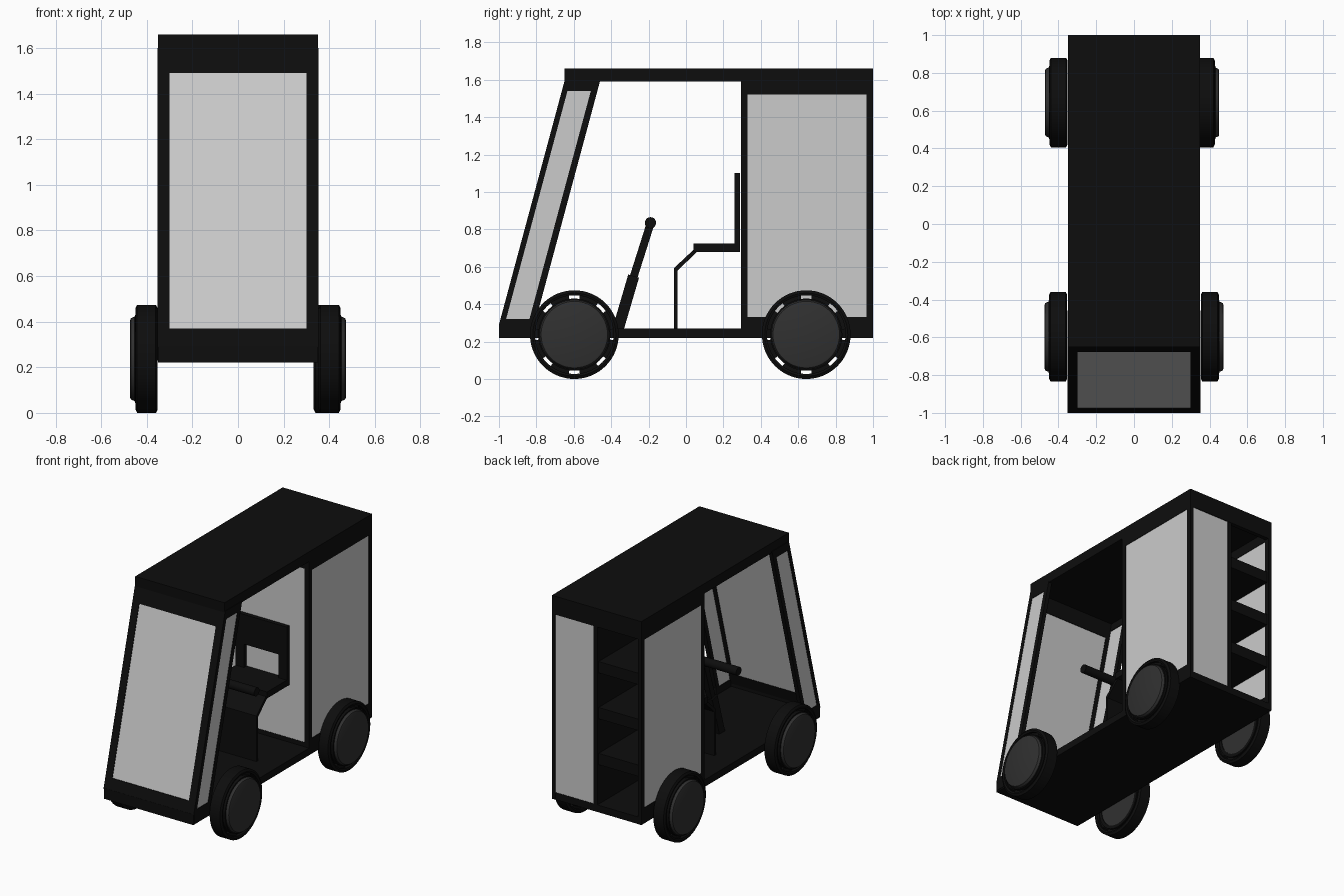
import bpy, bmesh, math

if "Cube" in bpy.data.objects:
    bpy.data.objects.remove(bpy.data.objects["Cube"])


def material(name, v):
    m = bpy.data.materials.new(name)
    m.diffuse_color = (v, v, v, 1)
    m.use_nodes = True
    m.node_tree.nodes["Principled BSDF"].inputs["Base Color"].default_value = m.diffuse_color
    return m


BLACK = material("black_paint", 0.004)
HUB = material("dark_hub", 0.03)


def finish(name, bm, mat, smooth=False):
    bmesh.ops.recalc_face_normals(bm, faces=bm.faces)
    me = bpy.data.meshes.new(name)
    bm.to_mesh(me)
    bm.free()
    ob = bpy.data.objects.new(name, me)
    bpy.context.collection.objects.link(ob)
    if mat:
        me.materials.append(mat)
    if smooth:
        bpy.ops.object.select_all(action='DESELECT')
        ob.select_set(True)
        bpy.context.view_layer.objects.active = ob
        bpy.ops.object.shade_smooth_by_angle(angle=math.radians(30))
    return ob


def prism(name, profile, x0, x1, mat=BLACK):
    """Extrude a (y, z) outline along x."""
    bm = bmesh.new()
    f = bm.faces.new([bm.verts.new((x0, y, z)) for y, z in profile])
    r = bmesh.ops.extrude_face_region(bm, geom=[f])
    bmesh.ops.translate(bm, vec=(x1 - x0, 0, 0),
                        verts=[v for v in r["geom"] if isinstance(v, bmesh.types.BMVert)])
    return finish(name, bm, mat)


def box(name, x, y, z, mat=BLACK):
    return prism(name, [(y[0], z[0]), (y[1], z[0]), (y[1], z[1]), (y[0], z[1])], x[0], x[1], mat)


def slab(name, x, z, u, mat=BLACK):
    """Box sheared along the windscreen slope; u is depth behind the slope."""
    fy = lambda h: -1 + (h - 0.29) * 0.269
    return prism(name, [(fy(z[0]) + u[0], z[0]), (fy(z[0]) + u[1], z[0]),
                        (fy(z[1]) + u[1], z[1]), (fy(z[1]) + u[0], z[1])], x[0], x[1], mat)


def lathe(name, profile, side, loc, mat, a0=0, a1=360, n=48):
    """Sweep a closed (x, radius) outline about the wheel axis."""
    full = a1 - a0 >= 360
    bm = bmesh.new()
    rings = []
    for i in range(n if full else n + 1):
        a = math.radians(a0 + (a1 - a0) * i / n)
        rings.append([bm.verts.new((side * x + loc[0], r * math.cos(a) + loc[1], r * math.sin(a) + loc[2]))
                      for x, r in profile])
    k = len(profile)
    for i in range(n):
        p, q = rings[i], rings[(i + 1) % len(rings)]
        for j in range(k):
            bm.faces.new((p[j], p[(j + 1) % k], q[(j + 1) % k], q[j]))
    if not full:
        bm.faces.new(rings[0])
        bm.faces.new(rings[-1])
    bmesh.ops.remove_doubles(bm, verts=bm.verts, dist=1e-5)
    return finish(name, bm, mat, True)


def rod(name, a, b, w):
    """Slanted bar in the (y, z) plane with square section."""
    dy, dz = b[0] - a[0], b[1] - a[1]
    k = w / 2 / math.hypot(dy, dz)
    ny, nz = -dz * k, dy * k
    return prism(name, [(a[0] + ny, a[1] + nz), (a[0] - ny, a[1] - nz),
                        (b[0] - ny, b[1] - nz), (b[0] + ny, b[1] + nz)], -w / 2, w / 2)


# floor and roof
box("floor", (-0.35, 0.35), (-0.998, 0.998), (0.22, 0.27))
box("roof", (-0.35, 0.35), (-0.65, 1.0), (1.59, 1.66))

# front windscreen with frame
box("nose", (-0.35, 0.35), (-1.0, -0.97), (0.22, 0.295))
slab("windscreen_bottom_rail", (-0.35, 0.35), (0.29, 0.37), (0, 0.03))
slab("windscreen_top_rail", (-0.35, 0.35), (1.49, 1.6), (0, 0.03))
slab("windscreen", (-0.3, 0.3), (0.37, 1.49), (0.004, 0.026), None)

for s, tag in ((1, "right"), (-1, "left")):
    sx = lambda a, b: (s * a, s * b)
    # cab side windows
    slab(f"{tag}_front_pillar", sx(0.3, 0.353), (0.29, 1.6), (0, 0.03))
    slab(f"{tag}_rear_pillar", sx(0.325, 0.353), (0.25, 1.6), (0.155, 0.19))
    slab(f"{tag}_side_window", sx(0.33, 0.35), (0.32, 1.54), (0.03, 0.155), None)
    slab(f"{tag}_window_top", sx(0.325, 0.353), (1.54, 1.6), (0.03, 0.155))
    box(f"{tag}_window_sill", sx(0.325, 0.353), (-0.99, -0.8), (0.23, 0.32))
    # cargo box side
    box(f"{tag}_cargo_front_post", sx(0.315, 0.35), (0.295, 0.33), (0.22, 1.6))
    box(f"{tag}_cargo_back_post", sx(0.325, 0.35), (0.965, 1.0), (0.22, 1.6))
    box(f"{tag}_cargo_bottom_rail", sx(0.325, 0.35), (0.33, 0.965), (0.22, 0.33))
    box(f"{tag}_cargo_top_rail", sx(0.325, 0.35), (0.33, 0.965), (1.52, 1.6))
    box(f"{tag}_cargo_panel", sx(0.328, 0.347), (0.33, 0.965), (0.33, 1.52), None)

# cargo box front wall, door, divider and shelves
box("cargo_front_wall", (-0.315, 0.315), (0.3, 0.325), (0.3, 1.53), None)
box("cargo_front_bottom_rail", (-0.315, 0.315), (0.297, 0.328), (0.25, 0.3))
box("cargo_front_top_rail", (-0.315, 0.315), (0.297, 0.328), (1.53, 1.6))
box("cargo_back_top_rail", (-0.325, 0.325), (0.97, 1.0), (1.53, 1.6))
box("cargo_door", (0.025, 0.325), (0.975, 0.995), (0.27, 1.53), None)
box("cargo_divider", (-0.005, 0.025), (0.325, 0.998), (0.27, 1.59))
for i, z in enumerate((0.55, 0.875, 1.2)):
    box(f"shelf_{i + 1}", (-0.328, -0.005), (0.325, 0.985), (z, z + 0.08))

# seat with open-bottomed backrest and front apron
box("seat_cushion", (-0.2, 0.2), (0.04, 0.29), (0.68, 0.725))
box("backrest", (-0.2, 0.2), (0.26, 0.29), (0.89, 1.1))
for s, tag in ((1, "right"), (-1, "left")):
    box(f"{tag}_backrest_post", (s * 0.135, s * 0.2), (0.26, 0.29), (0.72, 0.89))
prism("seat_apron", [(-0.065, 0.26), (-0.045, 0.26), (-0.045, 0.58), (0.06, 0.68),
                     (0.045, 0.695), (-0.065, 0.592)], -0.19, 0.19)

# steering column and handlebar
rod("lower_column", (-0.365, 0.26), (-0.28, 0.55), 0.06)
rod("upper_column", (-0.285, 0.53), (-0.19, 0.83), 0.042)
lathe("handlebar", [(-0.28, 0), (-0.28, 0.03), (0.28, 0.03), (0.28, 0)], 1,
      (0, -0.19, 0.835), BLACK, n=20)

# wheels: outer tyre, connecting blocks, stepped hub
for tag, y, dx, inset in (("front", -0.597, 0.0, 0.0), ("rear", 0.643, -0.01, 0.012)):
    for s, side in ((1, "right"), (-1, "left")):
        loc = (dx + s * -inset, y, 0.237)
        nm = f"{tag}_{side}"
        lathe(nm + "_tyre", [(0.358, 0.21), (0.354, 0.222), (0.362, 0.237), (0.442, 0.237),
                             (0.45, 0.222), (0.446, 0.21)], s, loc, BLACK, n=64)
        for i in range(8):
            lathe(f"{nm}_block_{i + 1}", [(0.375, 0.185), (0.375, 0.214), (0.43, 0.214), (0.43, 0.185)],
                  s, loc, BLACK, i * 45 + 8, i * 45 + 37, 6)
        lathe(nm + "_rim", [(0.362, 0.17), (0.362, 0.193), (0.452, 0.193), (0.456, 0.17)],
              s, loc, BLACK)
        lathe(nm + "_hub", [(0.366, 0), (0.366, 0.175), (0.452, 0.186), (0.47, 0.178), (0.473, 0.17),
                            (0.473, 0)], s, loc, HUB)
